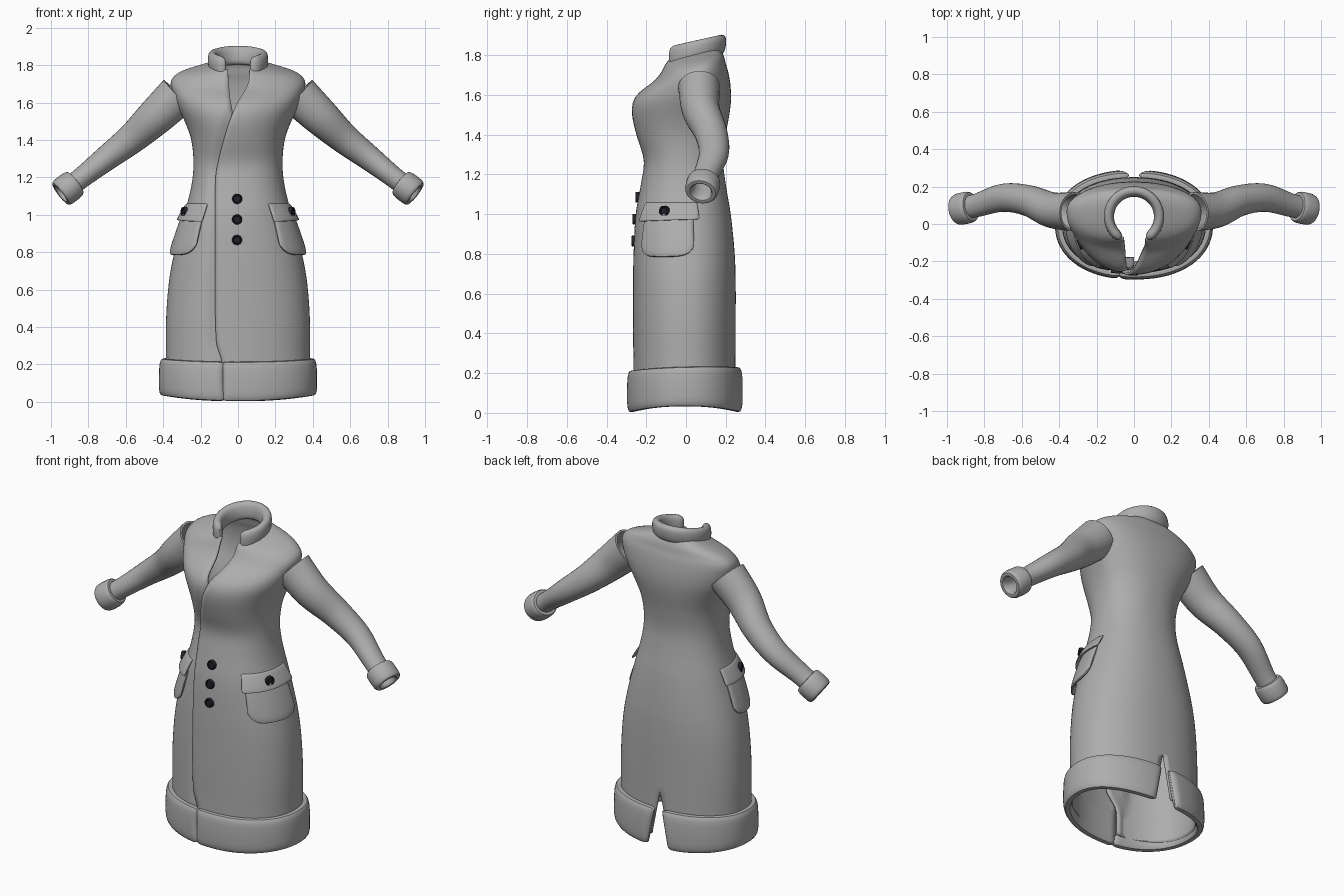
import bpy, bmesh, math
from math import sin, cos, pi
from mathutils import Vector

if "Cube" in bpy.data.objects:
    bpy.data.objects.remove(bpy.data.objects["Cube"])


def material(name, rgb):
    m = bpy.data.materials.new(name)
    m.use_nodes = True
    m.diffuse_color = (*rgb, 1)
    m.node_tree.nodes["Principled BSDF"].inputs["Base Color"].default_value = (*rgb, 1)
    return m


CLOTH = material("grey cloth", (0.42, 0.42, 0.42))
DARK = material("dark button", (0.015, 0.015, 0.022))


def curve(keys, p):
    """Smooth interpolation of rows (param, values...) at p."""
    p = min(max(p, keys[0][0]), keys[-1][0])
    i = max(k for k in range(len(keys) - 1) if keys[k][0] <= p)
    a, b = keys[i], keys[i + 1]
    h = b[0] - a[0]
    u = (p - a[0]) / h

    def slope(k, c):
        lo, hi = keys[max(k - 1, 0)], keys[min(k + 1, len(keys) - 1)]
        return (hi[c] - lo[c]) / (hi[0] - lo[0]) * h

    return [a[c] * (2*u**3 - 3*u*u + 1) + b[c] * (3*u*u - 2*u**3)
            + slope(i, c) * (u**3 - 2*u*u + u) + slope(i + 1, c) * (u**3 - u*u)
            for c in range(1, len(a))]


def spow(v, e):
    return math.copysign(abs(v) ** e, v)


def finish(name, bm, mat, recalc=True):
    if recalc:
        bmesh.ops.recalc_face_normals(bm, faces=bm.faces[:])
    me = bpy.data.meshes.new(name)
    bm.to_mesh(me)
    bm.free()
    me.materials.append(mat)
    for poly in me.polygons:
        poly.use_smooth = True
    me.set_sharp_from_angle(angle=math.radians(40))
    ob = bpy.data.objects.new(name, me)
    bpy.context.collection.objects.link(ob)
    return ob


def loft(name, rings, mat=CLOTH, cyclic=False):
    """Skin closed rings; cap the ends, or join last to first."""
    bm = bmesh.new()
    vs = [[bm.verts.new(p) for p in r] for r in rings]
    n = len(vs[0])
    for a, b in zip(vs, vs[1:] + (vs[:1] if cyclic else [])):
        for j in range(n):
            k = (j + 1) % n
            bm.faces.new((a[j], a[k], b[k], b[j]))
    if not cyclic:
        bm.faces.new(vs[0])
        bm.faces.new(vs[-1])
    return finish(name, bm, mat)


# Coat outline: height, half width, front y, back y, y of widest point
BODY = [(0, .385, -.258, .252, 0), (.25, .385, -.26, .25, 0), (.45, .384, -.262, .25, 0),
        (.65, .368, -.262, .25, 0), (.8, .34, -.26, .245, 0), (1, .288, -.25, .225, 0),
        (1.15, .25, -.225, .2, 0), (1.27, .238, -.21, .187, 0), (1.4, .25, -.245, .2, .01),
        (1.5, .285, -.265, .218, .03), (1.57, .32, -.257, .226, .045),
        (1.64, .347, -.21, .224, .06), (1.7, .36, -.15, .212, .065),
        (1.735, .345, -.125, .2, .065), (1.765, .3, -.11, .192, .06),
        (1.79, .22, -.1, .18, .05), (1.815, .125, -.09, .165, .05)]
# Front edges: height, x of the upper (left) panel edge, x of the lower panel edge
EDGES = [(0, -.08, -.07), (.21, -.085, -.07), (.32, -.115, 0), (.8, -.12, 0),
         (1.2, -.117, 0), (1.3, -.1, 0), (1.4, -.075, 0), (1.5, -.045, -.02),
         (1.6, -.005, -.038), (1.74, .055, -.05), (1.815, .06, -.055)]
E = 0.9


def surf(t, z, off=0.0):
    """Point on the coat; t = 0 is the front, growing toward +x."""
    hw, yf, yb, yc = curve(BODY, z)
    d = yc - yf if cos(t) > 0 else yb - yc
    n = Vector((sin(t) / hw, -cos(t) / d, 0)).normalized()
    p = Vector((hw * spow(sin(t), E), yc - d * spow(cos(t), E), z)) + n * off
    p.z += max(0, z - 1.6) * 1.2 * (p.y - .06)
    return p, n


def span(side, z):
    """Angles where a panel starts and ends at height z."""
    hw = curve(BODY, z)[0]
    xl, xr = curve(EDGES, z)
    gap = max(0, .33 - z) * .17 / hw
    ang = lambda x: math.asin(spow(x / hw, 1 / E))
    return (ang(xl), pi - gap) if side > 0 else (pi + gap, 2 * pi + ang(xr))


# Coat body: two overlapping panels joined down the back above the vent
bm = bmesh.new()
heights = [.06 + 1.62 * i / 54 for i in range(55)] + [1.68 + .135 * i / 16 for i in range(1, 17)]
COLS = 44
for side in (1, -1):
    grid = []
    for z in heights:
        t0, t1 = span(side, z)
        xl = curve(EDGES, z)[0]
        row = []
        for i in range(COLS + 1):
            u = i / COLS
            t = t0 + (t1 - t0) * u
            if side > 0:
                off = .008 * max(0, 1 - u * 6)
            else:
                s = min(1, max(0, (surf(t, z)[0].x - xl + .05) / .05)) if u > .7 else 0
                off = -.02 * s * s * (3 - 2 * s)
            row.append(bm.verts.new(surf(t, z, off)[0]))
        grid.append(row)
    for a, b in zip(grid, grid[1:]):
        for i in range(COLS):
            bm.faces.new((a[i], a[i + 1], b[i + 1], b[i]))
bmesh.ops.remove_doubles(bm, verts=bm.verts[:], dist=.0004)
body = finish("coat_body", bm, CLOTH, recalc=False)
mod = body.modifiers.new("thickness", "SOLIDIFY")
mod.thickness = .012
mod.offset = -1


def band(name, tfun, zlo, zhi, centre, lean, thick, ends, cols=40, nsec=20):
    """Padded strip that follows the coat surface, with rounded ends."""
    rings = []
    for i in range(cols + 1):
        u = (1 - cos(pi * i / cols)) / 2
        d = min(1, min(u, 1 - u) / ends)
        k = max(.25, math.sqrt(1 - (1 - d) ** 2))
        lo, hi = zlo(u), zhi(u)
        mid, half = (lo + hi) / 2, (hi - lo) / 2 * (.9 + .1 * k)
        ring = []
        for j in range(nsec):
            a = 2 * pi * j / nsec
            v = spow(sin(a), .6)
            z = mid + half * v
            p = surf(tfun(u, z), max(z, 0), centre - lean * v + thick * k * spow(cos(a), .6))[0]
            ring.append(p)
        rings.append(ring)
    return loft(name, rings)


for side, label in ((1, "left"), (-1, "right")):
    # Padded hem trim
    def hem_t(u, z, side=side):
        t0, t1 = span(side, max(z, 0))
        return t0 + (t1 - t0) * u
    band("hem_trim_" + label, hem_t,
         lambda u: .003 + .03 * sin(hem_t(u, .1)) ** 2,
         lambda u: .222 + .01 * sin(hem_t(u, .1)) ** 2 - .008 * cos(hem_t(u, .1)),
         .012, .002, .026, .03, cols=56)
    # Pocket pouch and flap
    band("pocket_" + label, lambda u, z: side * (.66 + 1.04 * u),
         lambda u: .785 + .05 * abs(2 * u - 1) ** 5, lambda u: 1.0, .008, .008, .014, .1)
    band("pocket_flap_" + label, lambda u, z: side * (.6 + 1.2 * u),
         lambda u: .962 + .012 * u, lambda u: 1.06, .012, .014, .01, .06)


# Sleeve path: station, centre x, y, z, radius across, radius up
ARM = [(0, .32, .065, 1.64, .105, .112), (1, .44, .075, 1.525, .095, .1),
       (2, .565, .125, 1.41, .083, .082), (3, .7, .14, 1.305, .075, .068),
       (4, .84, .1, 1.195, .063, .056), (5, .95, .075, 1.11, .06, .056)]


def arm_ring(s, grow, mirror, n=28):
    x, y, z, ra, rb = curve(ARM, s)
    c = Vector((x, y, z))
    tan = (Vector(curve(ARM, s + .05)[:3]) - Vector(curve(ARM, s - .05)[:3])).normalized()
    up = tan.cross(Vector((0, -1, 0))).normalized()
    across = up.cross(tan)
    pts = []
    for j in range(n):
        a = 2 * pi * j / n
        p = c + across * cos(a) * (ra + grow) + up * sin(a) * (rb + grow)
        pts.append(Vector((p.x * mirror, p.y, p.z)))
    return pts


for m, label in ((1, "left"), (-1, "right")):
    # Double-walled sleeve
    steps = [4.8 * i / 32 for i in range(33)]
    rings = [arm_ring(s, 0, m) for s in steps] + [arm_ring(s, -.012, m) for s in reversed(steps)]
    loft("sleeve_" + label, rings, cyclic=True)
    # Padded cuff
    loft("cuff_" + label,
         [arm_ring(4.62 + .38 * spow(cos(a), .6), .006 + .019 * spow(sin(a), .7), m)
          for a in (2 * pi * k / 16 for k in range(16))], cyclic=True)

# Stand-up padded collar, open at the front and higher at the back
rings = []
for i in range(49):
    u = (1 - cos(pi * i / 48)) / 2
    t = .52 + (2 * pi - 1.04) * u
    d = min(1, min(u, 1 - u) / .06)
    k = max(.2, math.sqrt(1 - (1 - d) ** 2))
    back = (1 - cos(t)) / 2
    ring = []
    for j in range(20):
        a = 2 * pi * j / 20
        v = spow(sin(a), .8) * (.5 + .5 * k)
        r = .134 + .027 * k * spow(cos(a), .8) + .006 * v * back
        ring.append((r * sin(t), .04 - r * cos(t), 1.785 + .068 * back + (.056 - .006 * back) * v))
    rings.append(ring)
loft("collar", rings)


# Buttons: round discs with a raised rim
def button(name, t, z, off):
    c, n = surf(t, z, off)
    side = Vector((0, 0, 1)).cross(n).normalized()
    up = n.cross(side)
    profile = [(.027, -.012), (.027, .005), (.025, .009), (.02, .009), (.017, .005), (.004, .005)]
    loft(name, [[c + n * h + (side * cos(a) + up * sin(a)) * r
                 for a in (2 * pi * k / 24 for k in range(24))] for r, h in profile], DARK)


for i in range(3):
    button("front_button_%d" % (i + 1), -.01, 1.085 - .11 * i, .008)
for m, label in ((1, "left"), (-1, "right")):
    button("pocket_button_" + label, m * 1.2, 1.015, .024)
